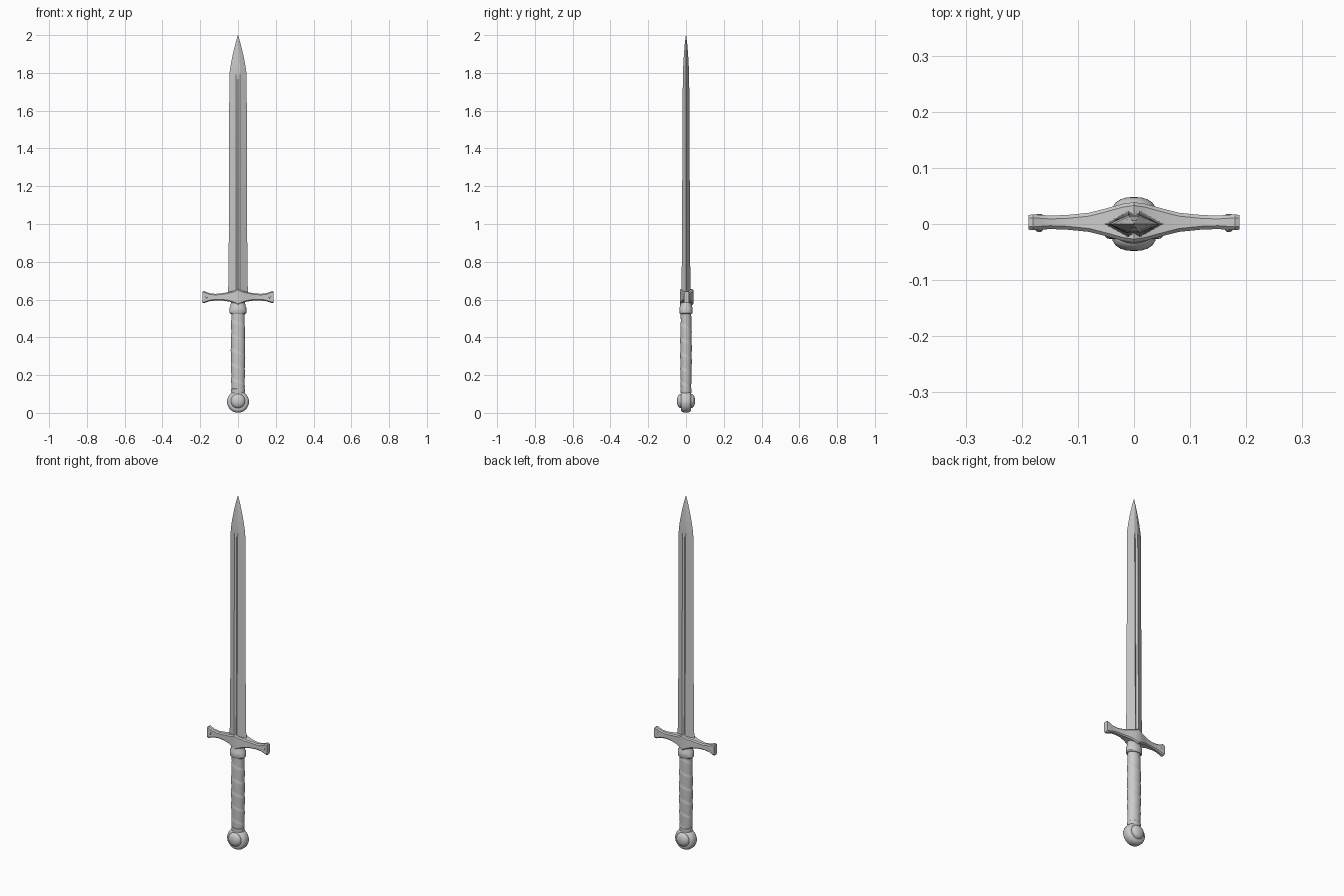
import bpy, bmesh, math
from mathutils import Vector

if "Cube" in bpy.data.objects:
    bpy.data.objects.remove(bpy.data.objects["Cube"])


def finish(name, bm, angle=35):
    bmesh.ops.recalc_face_normals(bm, faces=bm.faces)
    mesh = bpy.data.meshes.new(name)
    bm.to_mesh(mesh)
    bm.free()
    ob = bpy.data.objects.new(name, mesh)
    bpy.context.collection.objects.link(ob)
    bpy.ops.object.select_all(action='DESELECT')
    ob.select_set(True)
    bpy.context.view_layer.objects.active = ob
    bpy.ops.object.shade_smooth_by_angle(angle=math.radians(angle))
    return ob


def loft(name, rings, angle=35):
    """Skin closed rings of equal point count and cap both ends."""
    bm = bmesh.new()
    vs = [[bm.verts.new(p) for p in r] for r in rings]
    n = len(vs[0])
    for a, b in zip(vs, vs[1:]):
        for i in range(n):
            j = (i + 1) % n
            bm.faces.new((a[i], a[j], b[j], b[i]))
    bm.faces.new(vs[0][::-1])
    bm.faces.new(vs[-1])
    return finish(name, bm, angle)


def ellipse(z, rx, ry, n=32, wobble=None):
    ring = []
    for i in range(n):
        a = math.tau * i / n
        k = wobble(a, z) if wobble else 1
        ring.append((rx * k * math.cos(a), ry * k * math.sin(a), z))
    return ring


def turned_y(name, centre, profile, n=40):
    """Lathe (y, radius) pairs about an axis along y."""
    c = Vector(centre)
    rings = [[c + Vector((r * math.cos(math.tau * i / n), y, r * math.sin(math.tau * i / n)))
              for i in range(n)] for y, r in profile]
    return loft(name, rings)


# Blade: flattened diamond with a narrow fuller on both faces
def blade_ring(z, w, t, depth):
    f = min(0.010, w * 0.25)
    return [(w, 0, z), (f, t, z), (0, t - depth, z), (-f, t, z),
            (-w, 0, z), (-f, -t, z), (0, -t + depth, z), (f, -t, z)]


blade_stations = [(0.60, 0.053, 0.024, 0.007), (0.70, 0.051, 0.023, 0.007),
                  (1.00, 0.048, 0.021, 0.007), (1.40, 0.047, 0.019, 0.006),
                  (1.76, 0.046, 0.017, 0.005), (1.80, 0.045, 0.016, 0.0),
                  (1.85, 0.037, 0.014, 0.0), (1.90, 0.027, 0.011, 0.0),
                  (1.95, 0.015, 0.007, 0.0), (2.00, 0.0006, 0.0006, 0.0)]
loft("blade", [blade_ring(*s) for s in blade_stations], 15)

# Crossguard: arms flare at the ends, swelling to a point around the blade
half = [(0.0, 0.571, 0.657, 0.036), (0.02, 0.580, 0.647, 0.033),
        (0.045, 0.589, 0.641, 0.026), (0.08, 0.594, 0.634, 0.017),
        (0.12, 0.595, 0.630, 0.013), (0.15, 0.591, 0.634, 0.012),
        (0.165, 0.586, 0.639, 0.013), (0.18, 0.581, 0.645, 0.014),
        (0.188, 0.583, 0.642, 0.013)]


def guard_ring(x, lo, hi, t):
    c, y0 = 0.006, 0.003
    return [(x, y0 - t, lo + c), (x, y0 - t + c, lo), (x, y0 + t - c, lo), (x, y0 + t, lo + c),
            (x, y0 + t, hi - c), (x, y0 + t - c, hi), (x, y0 - t + c, hi), (x, y0 - t, hi - c)]


sections = [(-x, a, b, t) for x, a, b, t in half[:0:-1]] + half
loft("crossguard", [guard_ring(*s) for s in sections], 25)

# Rivets near the guard ends
for side, label in ((-1, "left"), (1, "right")):
    turned_y("guard_rivet_" + label, (side * 0.169, 0.003, 0.613),
             [(-0.017, 0.003), (-0.015, 0.006), (-0.011, 0.007),
              (0.011, 0.007), (0.014, 0.006), (0.015, 0.003)], 16)


# Grip: oval handle with a shallow spiral leather wrap
def wrap(a, z):
    s = (z * 13 + a / math.tau) % 1.0
    return 0.96 + 0.07 * min(s / 0.85, (1 - s) / 0.15)


steps = 110
loft("grip", [ellipse(0.11 + 0.43 * i / steps,
                      0.0345 + 0.003 * math.sin(math.pi * i / steps),
                      0.0275 + 0.003 * math.sin(math.pi * i / steps), 40, wrap)
              for i in range(steps + 1)], 40)

# Metal collars at each end of the grip
for name, zs in (("upper_collar", [(0.524, 0.039, 0.031), (0.530, 0.044, 0.035),
                                   (0.558, 0.044, 0.035), (0.565, 0.039, 0.031),
                                   (0.600, 0.037, 0.029)]),
                 ("lower_collar", [(0.100, 0.034, 0.027), (0.114, 0.037, 0.029),
                                   (0.126, 0.037, 0.029), (0.130, 0.033, 0.026)])):
    loft(name, [ellipse(*s) for s in zs])

# Pommel: rounded wheel with a raised domed boss on each face
wheel = [(-0.027, 0.040), (-0.026, 0.047), (-0.020, 0.054), (-0.011, 0.058)]
turned_y("pommel_wheel", (0, 0, 0.059), wheel + [(-y, r * 1.0) for y, r in wheel[::-1]])
dome = [(-0.048, 0.004), (-0.047, 0.014), (-0.044, 0.024),
        (-0.038, 0.033), (-0.030, 0.038), (-0.020, 0.039)]
turned_y("pommel_boss", (0, 0, 0.063), dome + [(-y, r) for y, r in dome[::-1]])
